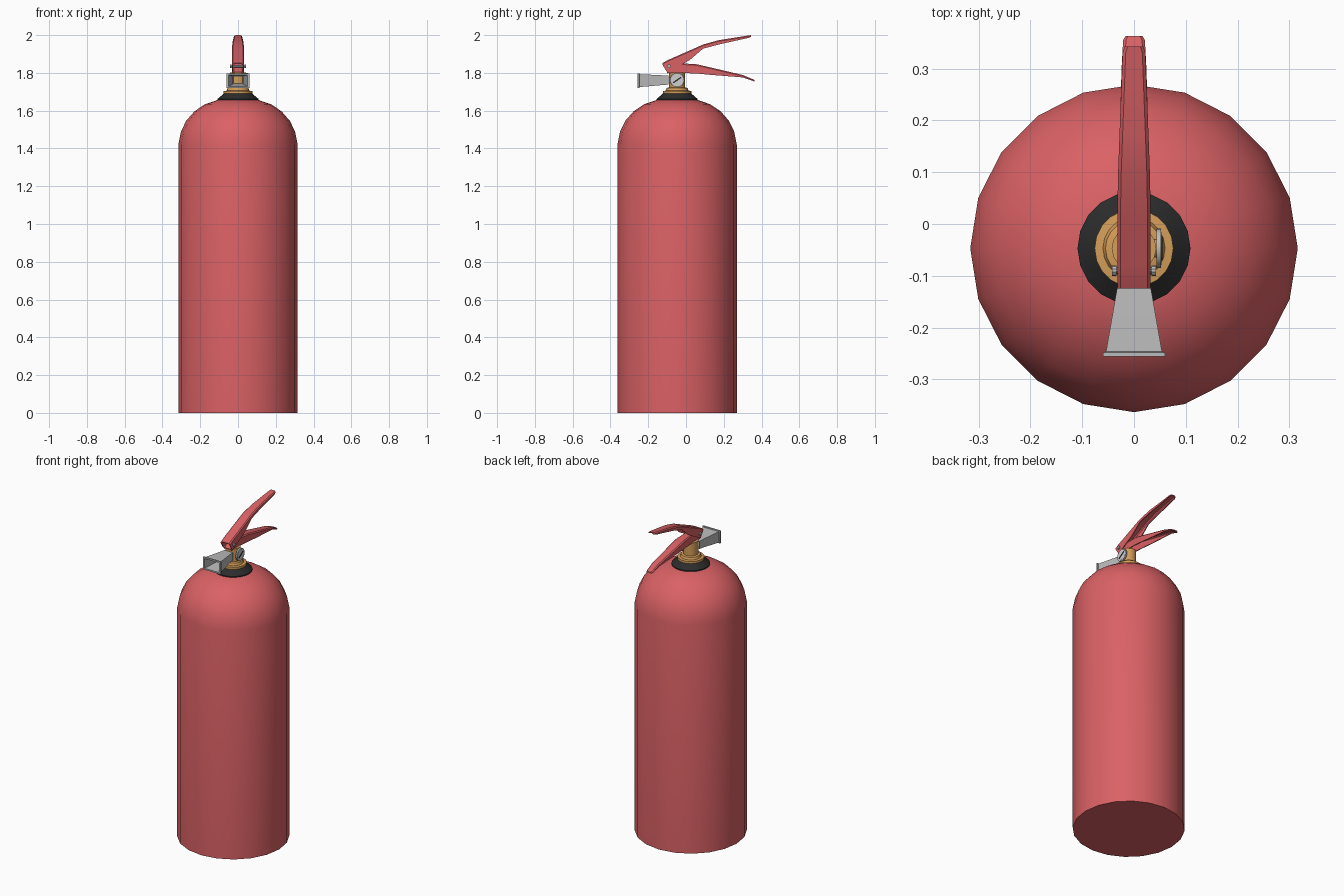
import bpy, bmesh, math
from mathutils import Matrix, Vector

if "Cube" in bpy.data.objects:
    bpy.data.objects.remove(bpy.data.objects["Cube"])

CY = -0.047  # y of the cylinder axis


def material(name, rgb):
    m = bpy.data.materials.new(name)
    m.diffuse_color = (*rgb, 1)
    m.use_nodes = True
    m.node_tree.nodes["Principled BSDF"].inputs["Base Color"].default_value = m.diffuse_color
    return m


RED = material("red paint", (0.70, 0.12, 0.13))
BRASS = material("brass", (0.66, 0.34, 0.10))
GREY = material("grey metal", (0.50, 0.50, 0.50))
BLACK = material("black rubber", (0.025, 0.025, 0.025))
WHITE = material("gauge white", (0.62, 0.62, 0.62))


def finish(name, bm, mat, angle=35):
    bmesh.ops.remove_doubles(bm, verts=bm.verts, dist=1e-5)
    bmesh.ops.recalc_face_normals(bm, faces=bm.faces)
    me = bpy.data.meshes.new(name)
    bm.to_mesh(me)
    bm.free()
    ob = bpy.data.objects.new(name, me)
    bpy.context.collection.objects.link(ob)
    me.materials.append(mat)
    bpy.ops.object.select_all(action='DESELECT')
    ob.select_set(True)
    bpy.context.view_layer.objects.active = ob
    bpy.ops.object.shade_smooth_by_angle(angle=math.radians(angle))
    return ob


def loft(name, rings, mat, caps=True, closed=False, angle=35):
    """Join equal-sized rings of points with quads."""
    bm = bmesh.new()
    vs = [[bm.verts.new(p) for p in r] for r in rings]
    pairs = list(zip(vs, vs[1:])) + ([(vs[-1], vs[0])] if closed else [])
    for a, b in pairs:
        for i in range(len(a)):
            j = (i + 1) % len(a)
            bm.faces.new((a[i], a[j], b[j], b[i]))
    if caps:
        bm.faces.new(vs[0])
        bm.faces.new(vs[-1])
    return finish(name, bm, mat, angle)


def lathe(name, profile, sides, mat):
    rings = [[(r * math.cos(2 * math.pi * i / sides),
               CY + r * math.sin(2 * math.pi * i / sides), z)
              for i in range(sides)] for r, z in profile]
    return loft(name, rings, mat)


def rod(name, x0, x1, y, z, r, sides, mat):
    """Cylinder lying along x."""
    rings = [[(x, y + r * math.cos(2 * math.pi * i / sides),
               z + r * math.sin(2 * math.pi * i / sides))
              for i in range(sides)] for x in (x0, x1)]
    return loft(name, rings, mat)


def channel(name, stations, mat, t=0.005, c=0.006):
    """Folded sheet lever, open below: stations are (y, top, bottom, half width)."""
    rings = []
    for y, zt, zb, w in stations:
        zb = min(zb, zt - 0.007)
        k = min(c, (zt - zb) * 0.6)
        half = [(w, zb), (w, zt - k), (w - k, zt)]
        inner = [(w - t, zb), (w - t, max(zt - t - k, zb)), (w - t - k, max(zt - t, zb))]
        sec = half + [(-x, z) for x, z in reversed(half)]
        sec += [(-x, z) for x, z in inner] + list(reversed(inner))
        rings.append([(x, y, z) for x, z in sec])
    return loft(name, rings, mat, angle=25)


# Tank with domed shoulder
lathe("tank", [(0.316, 0), (0.316, 1.42), (0.302, 1.49), (0.274, 1.547), (0.23, 1.597),
               (0.175, 1.634), (0.11, 1.656), (0.05, 1.66)], 20, RED)

# Rubber collar, brass flange and valve body
lathe("collar", [(0.109, 1.65), (0.109, 1.662), (0.092, 1.676), (0.076, 1.69), (0.05, 1.69)], 20, BLACK)
lathe("valve_flange", [(0.076, 1.686), (0.076, 1.704), (0.060, 1.706), (0.055, 1.72),
                       (0.04, 1.724)], 20, BRASS)
lathe("valve_body", [(0.043, 1.71), (0.043, 1.803)], 16, BRASS)


# Hollow rectangular flared nozzle
def rect(y, w, z0, z1):
    return [(-w, y, z0), (w, y, z0), (w, y, z1), (-w, y, z1)]


loft("nozzle", [
    rect(-0.092, 0.030, 1.738, 1.785), rect(-0.12, 0.032, 1.736, 1.787),
    rect(-0.246, 0.054, 1.725, 1.793), rect(-0.248, 0.060, 1.720, 1.798),
    rect(-0.256, 0.060, 1.720, 1.798), rect(-0.256, 0.050, 1.729, 1.789),
    rect(-0.12, 0.027, 1.741, 1.782), rect(-0.092, 0.025, 1.743, 1.780)],
    GREY, caps=False, closed=True)

# Pressure gauge on the right side
GZ = 1.762
rod("gauge_stem", 0.02, 0.045, CY, GZ, 0.018, 12, BRASS)
rod("gauge_case", 0.043, 0.052, CY, GZ, 0.038, 20, GREY)
rod("gauge_dial", 0.05, 0.053, CY, GZ, 0.032, 20, WHITE)
bm = bmesh.new()
bmesh.ops.create_cube(bm, size=1, matrix=Matrix.Translation((0.0535, CY, GZ))
                      @ Matrix.Rotation(math.radians(35), 4, 'X')
                      @ Matrix.Diagonal((0.003, 0.05, 0.007, 1)))
finish("gauge_needle", bm, BLACK)

# Squeeze lever (upper) and carry handle (lower)
channel("squeeze_lever", [
    (-0.124, 1.852, 1.842, 0.032), (-0.10, 1.866, 1.803, 0.032), (-0.08, 1.875, 1.812, 0.032),
    (0.02, 1.919, 1.868, 0.032), (0.09, 1.95, 1.928, 0.031), (0.172, 1.973, 1.95, 0.028),
    (0.33, 1.998, 1.985, 0.022), (0.343, 2.0, 1.99, 0.018)], RED)
channel("carry_handle", [
    (-0.10, 1.806, 1.798, 0.026), (-0.06, 1.84, 1.80, 0.026), (-0.035, 1.851, 1.80, 0.026),
    (0.055, 1.846, 1.797, 0.030), (0.125, 1.83, 1.79, 0.029), (0.30, 1.789, 1.776, 0.024),
    (0.355, 1.766, 1.757, 0.021), (0.363, 1.762, 1.754, 0.016)], RED)

# Hinge pin with heads
rod("hinge_pin", -0.038, 0.038, -0.09, 1.835, 0.006, 10, GREY)
for s, side in ((-1, "left"), (1, "right")):
    rod("pin_head_" + side, s * 0.034, s * 0.042, -0.09, 1.835, 0.010, 10, GREY)
